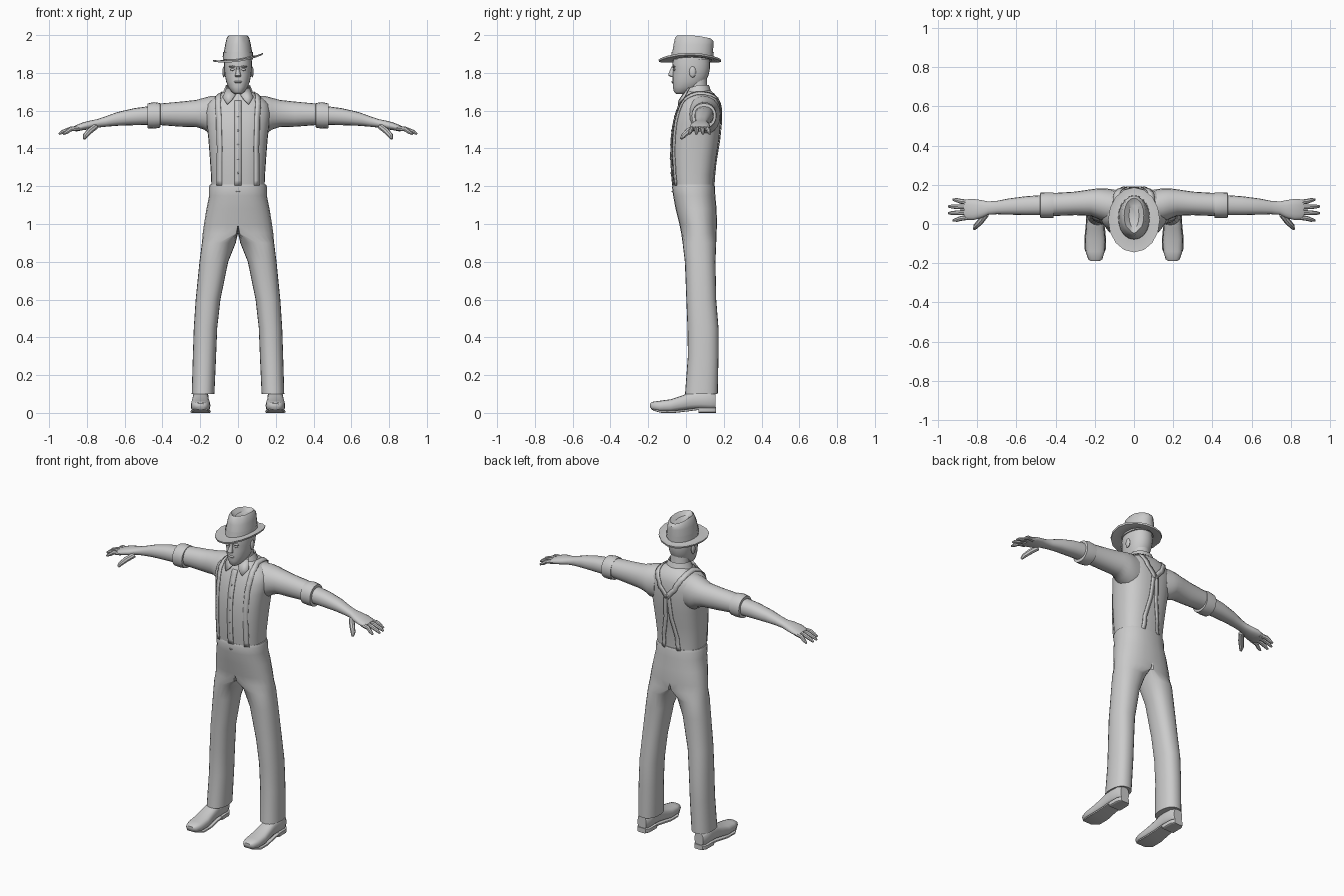
import bpy, bmesh, math
from mathutils import Vector
from mathutils.bvhtree import BVHTree

grey = bpy.data.materials.new("plain grey")
grey.diffuse_color = (0.6, 0.6, 0.6, 1)


def finish(name, bm, mirror=False, angle=40):
    bmesh.ops.recalc_face_normals(bm, faces=bm.faces)
    me = bpy.data.meshes.new(name)
    bm.to_mesh(me)
    bm.free()
    me.materials.append(grey)
    ob = bpy.data.objects.new(name, me)
    bpy.context.collection.objects.link(ob)
    bpy.ops.object.select_all(action='DESELECT')
    bpy.context.view_layer.objects.active = ob
    ob.select_set(True)
    bpy.ops.object.shade_smooth_by_angle(angle=math.radians(angle))
    if mirror:
        m = ob.modifiers.new("Mirror", 'MIRROR')
        m.merge_threshold = 0.0005
    return ob


def ring(center, u, v, n=20, p=2.3):
    """Superellipse section around center, with half axes u and v."""
    out = []
    for i in range(n):
        t = 2 * math.pi * i / n
        c, s = math.cos(t), math.sin(t)
        out.append(Vector(center) + Vector(u) * math.copysign(abs(c) ** (2 / p), c)
                   + Vector(v) * math.copysign(abs(s) ** (2 / p), s))
    return out


def loft(rings, cap=True, bm=None):
    bm = bm or bmesh.new()
    vs = [[bm.verts.new(p) for p in r] for r in rings]
    n = len(vs[0])
    for a, b in zip(vs, vs[1:]):
        for i in range(n):
            bm.faces.new((a[i], a[(i + 1) % n], b[(i + 1) % n], b[i]))
    if cap:
        bm.faces.new(vs[0])
        bm.faces.new(vs[-1])
    return bm


def upright(rows, **k):      # rows: z, half width, front y, back y
    return [ring((0, (f + b) / 2, z), (w, 0, 0), (0, (b - f) / 2, 0), **k) for z, w, f, b in rows]


def sideways(rows, **k):     # rows: x, front y, back y, low z, high z
    return [ring((x, (f + b) / 2, (l + h) / 2), (0, (b - f) / 2, 0), (0, 0, (h - l) / 2), **k)
            for x, f, b, l, h in rows]


def lengthwise(rows, cx, **k):   # rows: y, half width, low z, high z
    return [ring((cx, y, (l + h) / 2), (w, 0, 0), (0, 0, (h - l) / 2), **k) for y, w, l, h in rows]


def blob(name, loc, size, mirror=False):
    bm = bmesh.new()
    bmesh.ops.create_uvsphere(bm, u_segments=10, v_segments=6, radius=1)
    for v in bm.verts:
        v.co = Vector([c * s + o for c, s, o in zip(v.co, size, loc)])
    return finish(name, bm, mirror)


# shirt body
torso = finish("shirt_body", loft(upright([
    (1.18, .140, -.065, .145), (1.26, .143, -.073, .148), (1.36, .150, -.078, .162),
    (1.45, .157, -.076, .176), (1.53, .166, -.066, .184), (1.59, .174, -.050, .185),
    (1.635, .165, -.034, .180), (1.665, .135, -.018, .170), (1.69, .090, -.005, .150),
    (1.71, .060, .012, .125)], n=28, p=2.6)))

# sleeves
finish("sleeves", loft(sideways([
    (.10, .000, .175, 1.47, 1.680), (.145, .010, .182, 1.475, 1.677), (.18, .025, .182, 1.50, 1.668),
    (.22, .042, .177, 1.513, 1.657), (.30, .045, .165, 1.515, 1.648), (.43, .040, .157, 1.525, 1.636)],
    p=2.1)), True)
finish("rolled_cuffs", loft(sideways([
    (.41, .040, .155, 1.525, 1.63), (.412, .030, .162, 1.510, 1.640), (.445, .030, .162, 1.505, 1.645),
    (.478, .030, .160, 1.507, 1.638), (.48, .045, .150, 1.525, 1.625)], p=2.1)), True, 35)

# forearms, hands and fingers
finish("forearms", loft(sideways([
    (.46, .045, .148, 1.525, 1.625), (.55, .045, .142, 1.523, 1.613), (.64, .048, .130, 1.52, 1.592),
    (.70, .050, .118, 1.515, 1.570), (.745, .047, .115, 1.510, 1.555), (.78, .030, .122, 1.502, 1.548),
    (.82, .020, .128, 1.497, 1.538), (.855, .022, .126, 1.490, 1.524), (.868, .030, .120, 1.493, 1.517)],
    n=16)), True)


def digit(name, pts, r):
    pts = [Vector(p) for p in pts]
    rings = []
    for i, p in enumerate(pts):
        d = (pts[min(i + 1, len(pts) - 1)] - pts[max(i - 1, 0)]).normalized()
        side = d.cross(Vector((0, 0, 1))).normalized()
        k = r * (1, 1, .85, .45)[i]
        rings.append(ring(p, side * k, side.cross(d) * k, n=8, p=2))
    finish(name, loft(rings), True)


for i, (y0, y1, x1) in enumerate([(.035, .018, .925), (.060, .055, .948), (.086, .090, .948), (.110, .125, .925)]):
    digit(f"finger_{i + 1}", [(.84, y0, 1.507), (.885, (y0 * .6 + y1 * .4), 1.503),
                              (x1 - .02, y1 * .8 + y0 * .2, 1.488), (x1, y1, 1.476)], .0125)
digit("thumb", [(.755, .050, 1.515), (.785, .012, 1.492), (.808, -.012, 1.468), (.815, -.026, 1.452)], .016)

# trousers: one leg with half the hips, mirrored at the centre
rows = [(1.21, 0, .148, 0, -.070, .150), (1.195, 0, .153, 0, -.074, .154), (1.15, 0, .153, 0, -.068, .155),
        (1.08, 0, .167, 0, -.055, .162), (1.00, 0, .180, 0, -.035, .164), (.95, .01, .177, .01, -.025, .162),
        (.90, .10, .091, .088, -.018, .160), (.80, .125, .079, .073, -.006, .156), (.60, .157, .067, .064, .002, .160),
        (.45, .171, .063, .061, .008, .172), (.30, .178, .061, .062, .010, .172), (.10, .185, .060, .060, -.005, .168)]
rings = []
for z, c, o, i, f, b in rows:
    pts = ring((0, 0, 0), (1, 0, 0), (0, 1, 0), n=24, p=2.3)
    rings.append([Vector((c + p.x * (o if p.x > 0 else i), (f + b) / 2 + p.y * (b - f) / 2, z)) for p in pts])
bm = loft(rings)
bmesh.ops.delete(bm, geom=[f for f in bm.faces if all(abs(v.co.x) < 1e-4 for v in f.verts)], context='FACES')
finish("trousers", bm, True)

# shoes
finish("shoes", loft(lengthwise([
    (-.19, .022, .030, .050), (-.18, .036, .016, .058), (-.14, .049, .006, .064), (-.08, .052, .006, .072),
    (-.02, .046, .014, .092), (.03, .043, .020, .112), (.08, .043, .022, .118), (.13, .042, .020, .112),
    (.155, .030, .022, .100)], .198, n=16, p=2.8)), True)
finish("heels", loft(lengthwise([(.065, .044, 0, .03), (.135, .043, 0, .03), (.16, .028, 0, .03)],
                                .198, n=16, p=6)), True, 30)
finish("soles", loft(lengthwise([(-.175, .033, .012, .020), (-.13, .054, 0, .012), (-.06, .054, 0, .012),
                                 (.01, .047, .008, .020), (.07, .045, .016, .028)], .198, n=16, p=6)), True, 30)

# neck, head and face
finish("neck", loft(upright([(1.66, .062, .010, .125), (1.72, .055, .012, .112), (1.80, .052, .000, .110)], p=2)))
finish("head", loft(upright([
    (1.688, .018, -.052, -.012), (1.700, .034, -.064, .030), (1.725, .052, -.069, .080),
    (1.755, .063, -.071, .105), (1.79, .070, -.070, .120), (1.82, .073, -.068, .126),
    (1.85, .074, -.072, .127), (1.90, .070, -.060, .122)], n=24, p=2.2)), angle=50)
finish("nose", loft([ring((0, -.064, 1.835), (.008, 0, 0), (0, .012, 0), n=8),
                     ring((0, -.074, 1.80), (.012, 0, 0), (0, .017, 0), n=8),
                     ring((0, -.076, 1.785), (.017, 0, 0), (0, .018, 0), n=8),
                     ring((0, -.068, 1.777), (.011, 0, 0), (0, .010, 0), n=8)]), angle=50)
blob("lips", (0, -.067, 1.752), (.022, .011, .007))
blob("eyes", (.029, -.062, 1.817), (.013, .008, .006), True)
blob("brows", (.030, -.064, 1.833), (.020, .009, .005), True)
blob("ears", (.075, .035, 1.805), (.008, .018, .030), True)

# hat: pinched crown and bent brim
crown = upright([(1.872, .079, -.078, .142), (1.90, .077, -.074, .143), (1.95, .068, -.066, .145),
                 (1.985, .060, -.058, .145), (1.997, .050, -.046, .132), (1.975, .025, -.02, .105)], n=20, p=2.1)
for r in crown:
    for p in r:
        if p.z > 1.96:       # top slopes down to the back, front pinched in
            p.z -= max(0, p.y - .06) * .2
            p.x *= .75 if p.y < -.02 else 1
finish("hat_crown", loft(crown))
finish("hat_band", loft(upright([(1.885, .081, -.079, .146), (1.910, .079, -.076, .147)], n=20, p=2.1), cap=False))
brim = []
for w, f, b, dz in [(.074, -.07, .138, .004), (.105, -.115, .165, 0), (.132, -.145, .187, .004),
                    (.130, -.143, .185, -.006), (.105, -.113, .163, -.008), (.074, -.07, .138, -.004)]:
    r = upright([(1.873 + dz, w, f, b)], n=16, p=2)[0]
    for p in r:
        p.z += p.x * .14 + (abs(p.x) / .13) ** 2 * .010 - (((p.y - .02) / .165) ** 2) * .008
    brim.append(r)
finish("hat_brim", loft(brim, cap=False))

# collar band and its two folded points
collar = upright([(1.675, .088, -.022, .142), (1.735, .064, .004, .122), (1.728, .057, .010, .116)], n=24, p=2.1)
for r in collar:
    for p in r:
        p.z -= max(0, .06 - p.y) * .35
finish("collar", loft(collar, cap=False))
bm = bmesh.new()
bm.faces.new([bm.verts.new(p) for p in [(.004, -.010, 1.700), (.060, .015, 1.722), (.082, -.012, 1.672),
                                        (.058, -.043, 1.635), (.035, -.040, 1.655)]])
finish("collar_points", bm, True).modifiers.new("Solid", 'SOLIDIFY').thickness = .006

# strips laid on the shirt: braces and button front
tm = bmesh.new()
tm.from_mesh(torso.data)
tree = BVHTree.FromBMesh(tm)


def strip(name, path, width, gap, mirror=True):
    pts = [Vector(p) for p in path]
    line = [a.lerp(b, k / 8) for a, b in zip(pts, pts[1:]) for k in range(8)] + [pts[-1]]
    hits = [tree.find_nearest(p)[:2] for p in line]
    line = [h + n * gap for h, n in hits]
    bm = bmesh.new()
    prev = None
    for i, p in enumerate(line):
        d = line[min(i + 1, len(line) - 1)] - line[max(i - 1, 0)]
        s = d.cross(hits[i][1]).normalized() * width / 2
        cur = (bm.verts.new(p - s), bm.verts.new(p + s))
        if prev:
            bm.faces.new((prev[0], prev[1], cur[1], cur[0]))
        prev = cur
    ob = finish(name, bm, mirror)
    ob.modifiers.new("Solid", 'SOLIDIFY').thickness = .004


strip("braces_front", [(.118, -.10, 1.20), (.122, -.12, 1.40), (.122, -.10, 1.58), (.115, -.04, 1.66),
                       (.110, .06, 1.72), (.095, .17, 1.69), (.05, .22, 1.60), (0, .22, 1.54)], .03, .007)
strip("braces_back", [(.012, .22, 1.55), (.022, .22, 1.40), (.065, .20, 1.20)], .025, .006)
strip("button_front", [(0, -.12, 1.20), (0, -.12, 1.40), (0, -.10, 1.60), (0, -.04, 1.66)], .036, .005, False)
tm.free()
for i in range(5):
    z = 1.27 + i * .075
    hit = tree.ray_cast(Vector((0, -1, z)), Vector((0, 1, 0)))[0]
    blob(f"shirt_button_{i + 1}", (0, hit.y - .006, z), (.005, .003, .005))

# waist fastening
blob("trouser_button", (0, -.073, 1.172), (.012, .004, .004))
